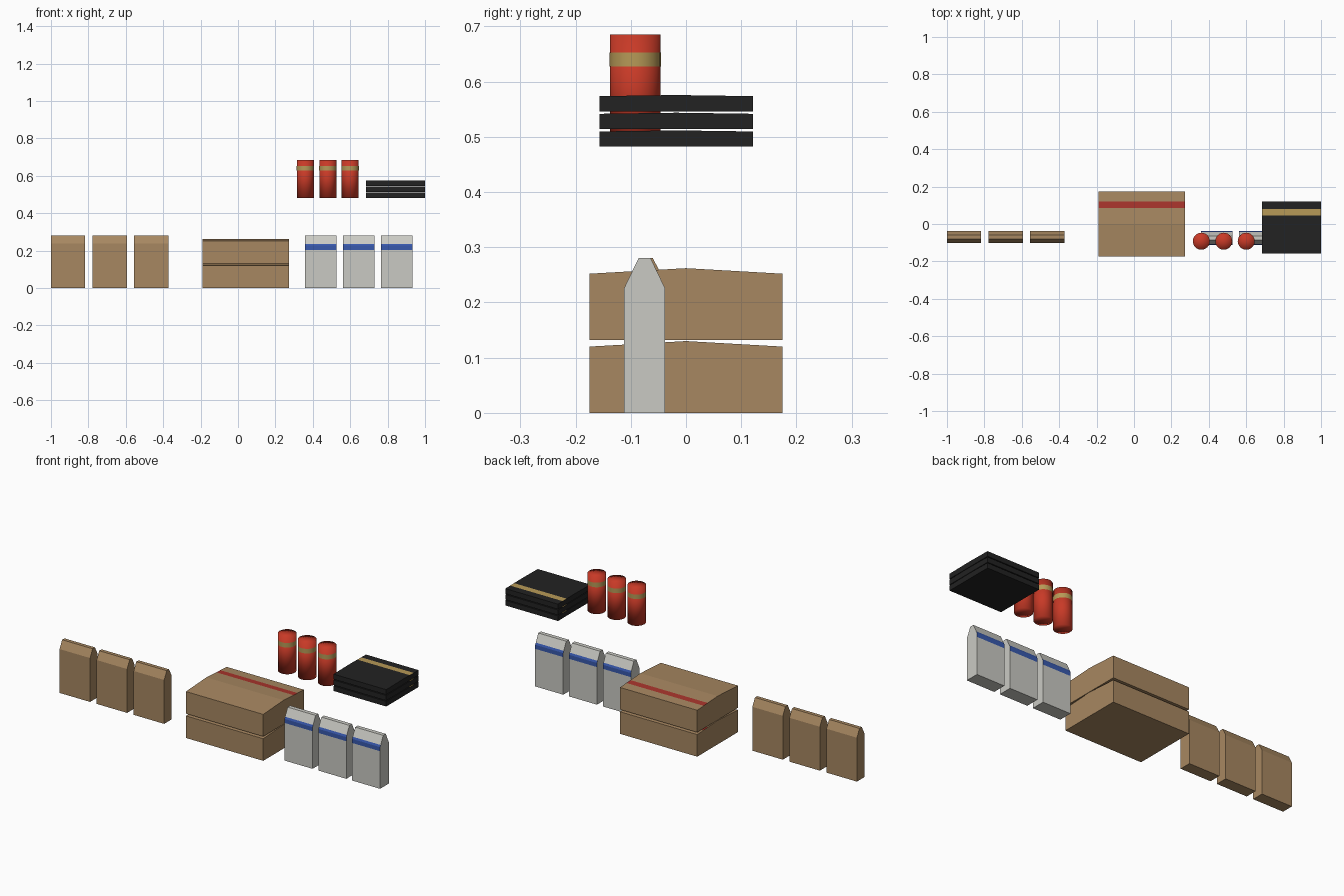
import bpy, bmesh, math

cube = bpy.data.objects.get("Cube")
if cube:
    bpy.data.objects.remove(cube, do_unlink=True)


def material(name, rgb):
    m = bpy.data.materials.new(name)
    m.use_nodes = True
    col = (*rgb, 1)
    m.diffuse_color = col
    m.node_tree.nodes["Principled BSDF"].inputs["Base Color"].default_value = col
    return m


KRAFT = material("kraft cardboard", (0.39, 0.245, 0.12))
WHITE = material("white paper", (0.59, 0.59, 0.55))
BLACK = material("black card", (0.016, 0.016, 0.016))
RED = material("red tin", (0.58, 0.042, 0.02))
TAPE = material("dark red tape", (0.40, 0.035, 0.025))
BLUE = material("blue band", (0.04, 0.10, 0.42))
GOLD = material("gold band", (0.47, 0.32, 0.095))


def finish(name, bm, mats):
    bmesh.ops.recalc_face_normals(bm, faces=bm.faces)
    me = bpy.data.meshes.new(name)
    bm.to_mesh(me)
    bm.free()
    for m in mats:
        me.materials.append(m)
    ob = bpy.data.objects.new(name, me)
    bpy.context.collection.objects.link(ob)
    return ob


def extrude_x(name, x0, x1, profile, mats, striped=()):
    """Extrude a (y, z) profile along x; striped edges take the second material."""
    bm = bmesh.new()
    a = [bm.verts.new((x0, y, z)) for y, z in profile]
    b = [bm.verts.new((x1, y, z)) for y, z in profile]
    bm.faces.new(a)
    bm.faces.new(b[::-1])
    n = len(profile)
    for i in range(n):
        j = (i + 1) % n
        f = bm.faces.new((a[i], a[j], b[j], b[i]))
        f.material_index = int(i in striped)
    return finish(name, bm, mats)


def ridged_box(name, x0, x1, yc, half, z, side, ridge, stripe, mats):
    """Flat carton with a shallow ridge and a stripe across the rear half of the lid."""
    def lid(d):
        return (yc + d, z + ridge + (side - ridge) * abs(d) / half)
    profile = [(yc - half, z), (yc + half, z), lid(half), lid(stripe[1]),
               lid(stripe[0]), lid(0), lid(-half)]
    extrude_x(name, x0, x1, profile, mats, {3})


def bag(name, x0, x1, yc, half, top_half, shoulder, top, mats, band=None):
    """Paper bag with a pinched top and an optional band front and back."""
    def width(z):
        t = max(0, (z - shoulder) / (top - shoulder))
        return half + (top_half - half) * t
    levels = sorted({0, shoulder, top, *(band or ())})
    right = [(yc + width(z), z) for z in levels]
    left = [(yc - width(z), z) for z in reversed(levels)]
    n = len(levels)
    striped = set()
    if band:
        for i in range(n - 1):
            if band[0] <= levels[i] < band[1]:
                striped |= {i, 2 * n - 2 - i}
    extrude_x(name, x0, x1, right + left, mats, striped)


# Kraft bags on the left of the row, white banded bags on the right
for i in range(3):
    x = -1 + 0.2225 * i
    bag(f"kraft_bag_{i + 1}", x, x + 0.183, -0.07, 0.032, 0.01, 0.238, 0.28, [KRAFT])
    x = 0.358 + 0.203 * i
    bag(f"white_bag_{i + 1}", x, x + 0.168, -0.075, 0.037, 0.011, 0.226, 0.28,
        [WHITE, BLUE], (0.204, 0.236))

# Two stacked cartons with tape on the lid
for i in range(2):
    ridged_box(f"carton_{i + 1}", -0.19, 0.274, 0, 0.175, 0.132 * i, 0.12, 0.13,
               (0.085, 0.12), [KRAFT, TAPE])

# Three stacked slim black boxes
for i in range(3):
    ridged_box(f"black_box_{i + 1}", 0.684, 1, -0.018, 0.139, 0.482 + 0.032 * i,
               0.0275, 0.0295, (0.064, 0.098), [BLACK, GOLD])

# Red tins with a gold band
for i in range(3):
    x, y, z, r = 0.36 + 0.12 * i, -0.092, 0.482, 0.0455
    bm = bmesh.new()
    bmesh.ops.create_cone(bm, cap_ends=True, cap_tris=True, segments=24,
                          radius1=r, radius2=r, depth=0.203)
    tin = finish(f"tin_{i + 1}", bm, [RED])
    tin.location = (x, y, z + 0.1015)
    bm = bmesh.new()
    bmesh.ops.create_cone(bm, cap_ends=False, segments=24,
                          radius1=r + 0.0008, radius2=r + 0.0008, depth=0.025)
    band = finish(f"tin_band_{i + 1}", bm, [GOLD])
    band.location = (x, y, z + 0.158)
    for ob in (tin, band):
        ob.data.shade_smooth()
